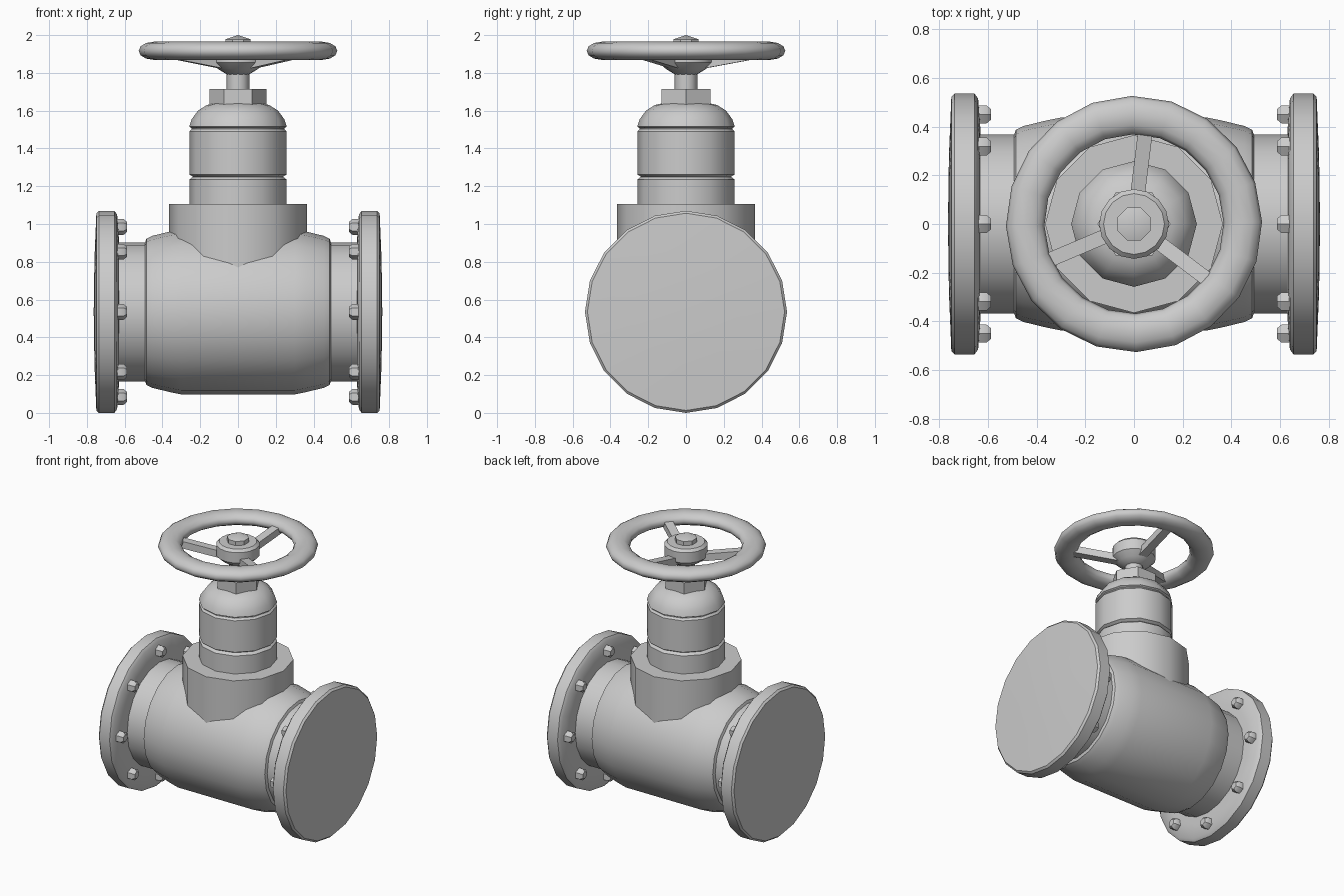
import bpy, bmesh, math
from mathutils import Matrix, Vector

if "Cube" in bpy.data.objects:
    bpy.data.objects.remove(bpy.data.objects["Cube"])

CZ = 0.535  # height of the pipe axis
TO_X = Matrix.Rotation(math.pi / 2, 4, 'Y')  # turns a z axis onto x


def finish(name, bm, matrix=None, angle=40):
    bmesh.ops.remove_doubles(bm, verts=bm.verts, dist=1e-5)
    if matrix:
        bm.transform(matrix)
    bmesh.ops.recalc_face_normals(bm, faces=bm.faces)
    mesh = bpy.data.meshes.new(name)
    bm.to_mesh(mesh)
    bm.free()
    ob = bpy.data.objects.new(name, mesh)
    bpy.context.collection.objects.link(ob)
    bpy.ops.object.select_all(action='DESELECT')
    bpy.context.view_layer.objects.active = ob
    ob.select_set(True)
    bpy.ops.object.shade_smooth_by_angle(angle=math.radians(angle))
    return ob


def lathe(name, profile, sides, matrix=None, start=0.0, closed=False, angle=40):
    """Spin (radius, height) points around z; closed joins last to first."""
    bm = bmesh.new()
    rings = []
    for r, z in profile:
        rings.append([bm.verts.new((r * math.cos(start + 2 * math.pi * i / sides),
                                    r * math.sin(start + 2 * math.pi * i / sides), z))
                      for i in range(sides)])
    pairs = list(zip(rings, rings[1:]))
    if closed:
        pairs.append((rings[-1], rings[0]))
    for a, b in pairs:
        for i in range(sides):
            j = (i + 1) % sides
            bm.faces.new((a[i], a[j], b[j], b[i]))
    if not closed:
        for ring, r in ((rings[0], profile[0][0]), (rings[-1], profile[-1][0])):
            if r > 0:
                bm.faces.new(ring)
    return finish(name, bm, matrix, angle)


# Pipe body with a neck at each end
half = [(0.437, 0.30), (0.425, 0.36), (0.402, 0.455), (0.387, 0.485), (0.368, 0.492), (0.368, 0.64)]
body = [(r, -x) for r, x in reversed(half)] + half
lathe("valve_body", body, 20, Matrix.Translation((0, 0, CZ)) @ TO_X)

# End flanges with eight bolts each
flange = [(0.36, 0.630), (0.42, 0.632), (0.515, 0.640), (0.535, 0.655),
          (0.535, 0.737), (0.522, 0.750), (0.28, 0.760), (0, 0.764)]
bolt = [(0.042, 0.64), (0.042, 0.605), (0.026, 0.588)]
for side, s in (("left", -1), ("right", 1)):
    place = Matrix.Translation((0, 0, CZ)) @ Matrix.Scale(s, 4, (1, 0, 0)) @ TO_X
    lathe(side + "_flange", flange, 20, place)
    for k in range(8):
        a = k * math.pi / 4
        off = Matrix.Translation((0.45 * math.cos(a), 0.45 * math.sin(a), 0))
        lathe(f"{side}_bolt_{k + 1}", bolt, 6, place @ off)

# Bonnet collar and stepped, domed bonnet
lathe("bonnet_collar", [(0.365, 0.70), (0.365, 1.105)], 12)
bonnet = [(0.258, 1.09), (0.258, 1.235), (0.238, 1.25), (0.258, 1.262), (0.258, 1.49),
          (0.245, 1.503), (0.245, 1.508), (0.258, 1.515), (0.245, 1.555),
          (0.212, 1.60), (0.165, 1.63), (0.10, 1.645)]
lathe("bonnet", bonnet, 12)

# Packing nut and stem
lathe("packing_nut", [(0.15, 1.61), (0.15, 1.715)], 6)
lathe("stem", [(0.06, 1.70), (0.06, 1.90)], 12)

# Handwheel hub and top nut
hub = [(0.055, 1.79), (0.105, 1.82), (0.143, 1.855), (0.143, 1.93), (0.125, 1.948)]
lathe("wheel_hub", hub, 16)
lathe("wheel_nut", [(0.073, 1.93), (0.073, 1.978), (0, 2.0)], 8, start=math.pi / 8, angle=15)

# Handwheel rim with an oval section
rim = [(0.447 + 0.079 * math.cos(math.pi * k / 6), 1.917 + 0.048 * math.sin(math.pi * k / 6))
       for k in range(12)]
lathe("wheel_rim", rim, 20, start=math.radians(1), closed=True, angle=60)

# Three spokes rising from hub to rim
for k in range(3):
    bm = bmesh.new()
    bmesh.ops.create_cube(bm, size=1)
    tilt = math.atan2(0.055, 0.30)
    m = (Matrix.Rotation(math.radians(83 + 120 * k), 4, 'Z')
         @ Matrix.Translation((0.25, 0, 1.877)) @ Matrix.Rotation(-tilt, 4, 'Y')
         @ Matrix.Diagonal(Vector((0.33, 0.06, 0.05, 1))))
    finish(f"wheel_spoke_{k + 1}", bm, m)
